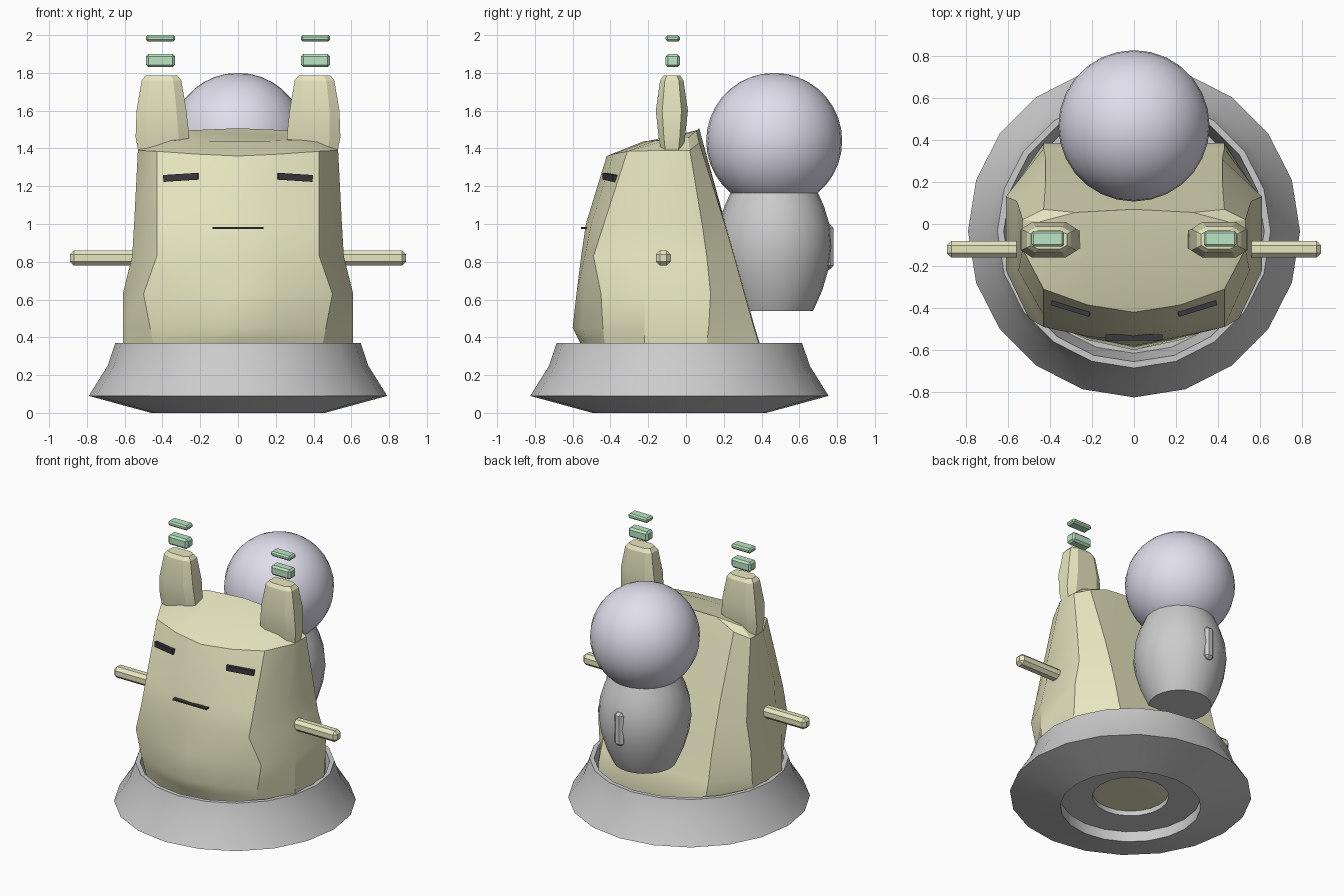
import bpy, bmesh
from math import sin, cos, pi, radians
from mathutils import Vector

if "Cube" in bpy.data.objects:
    bpy.data.objects.remove(bpy.data.objects["Cube"])


def material(name, rgb):
    m = bpy.data.materials.new(name)
    m.diffuse_color = (*rgb, 1)
    m.use_nodes = True
    m.node_tree.nodes["Principled BSDF"].inputs["Base Color"].default_value = m.diffuse_color
    return m


YELLOW = material("pale_yellow", (0.80, 0.79, 0.53))
LILAC = material("pale_lilac", (0.74, 0.73, 0.84))
GREEN = material("soft_green", (0.50, 0.78, 0.54))
DARK = material("near_black", (0.04, 0.04, 0.05))


def finish(bm, name, mat=None, angle=30):
    bmesh.ops.recalc_face_normals(bm, faces=bm.faces)
    me = bpy.data.meshes.new(name)
    bm.to_mesh(me)
    bm.free()
    ob = bpy.data.objects.new(name, me)
    bpy.context.collection.objects.link(ob)
    if mat:
        me.materials.append(mat)
    bpy.ops.object.select_all(action='DESELECT')
    ob.select_set(True)
    bpy.context.view_layer.objects.active = ob
    bpy.ops.object.shade_smooth_by_angle(angle=radians(angle))
    return ob


def loft(name, rings, mat=None, caps=True, closed=False, angle=30):
    """Skin a list of equal-length point rings."""
    bm = bmesh.new()
    vs = [[bm.verts.new(p) for p in r] for r in rings]
    n = len(vs[0])
    pairs = list(zip(vs, vs[1:])) + ([(vs[-1], vs[0])] if closed else [])
    for a, b in pairs:
        for i in range(n):
            j = (i + 1) % n
            bm.faces.new((a[i], a[j], b[j], b[i]))
    if caps and not closed:
        bm.faces.new(vs[0])
        bm.faces.new(vs[-1])
    return finish(bm, name, mat, angle)


def lathe(name, profile, cy, sides, mat=None, closed=False):
    rings = [[(r * sin(2 * pi * i / sides), cy - r * cos(2 * pi * i / sides), z)
              for i in range(sides)] for r, z in profile]
    return loft(name, rings, mat, closed=closed)


def box(name, loc, size, mat=None, bevel=0.0, rot=(0, 0, 0)):
    bm = bmesh.new()
    bmesh.ops.create_cube(bm, size=1)
    bmesh.ops.scale(bm, vec=size, verts=bm.verts)
    if bevel:
        bmesh.ops.bevel(bm, geom=bm.edges[:], offset=bevel, segments=1, affect='EDGES')
    ob = finish(bm, name, mat)
    ob.location, ob.rotation_euler = loc, rot
    return ob


# Grey dish-shaped base with an opening underneath
lathe("base", [(0.25, 0.075), (0.46, 0.075), (0.46, 0.0), (0.79, 0.09), (0.69, 0.25),
               (0.65, 0.37), (0.62, 0.37), (0.60, 0.25), (0.58, 0.12), (0.25, 0.12)],
      -0.035, 20, closed=True)

# Main body: half sections from front centre round to back centre, then mirrored
# z, front y, (front corner), side x, side back y, (back corner)
sections = [
    (0.25, -0.50, (0.43, -0.41), 0.59, 0.10, (0.43, 0.38)),
    (0.37, -0.56, (0.45, -0.43), 0.61, 0.11, (0.43, 0.385)),
    (0.45, -0.60, (0.465, -0.44), 0.61, 0.12, (0.43, 0.36)),
    (0.63, -0.58, (0.50, -0.45), 0.61, 0.13, (0.42, 0.31)),
    (0.83, -0.555, (0.43, -0.49), 0.56, 0.11, (0.42, 0.255)),
    (1.00, -0.53, (0.43, -0.435), 0.55, 0.085, (0.42, 0.205)),
]
halves = [[(0, -0.3, 0.11), (0.14, -0.27, 0.11), (0.25, -0.2, 0.11), (0.3, -0.1, 0.11),
           (0.3, 0.06, 0.11), (0.2, 0.22, 0.11), (0, 0.25, 0.11)]]
for z, yf, fc, sx, sy, bc in sections:
    halves.append([(0, yf, z), (0.22, yf * 0.7 + fc[1] * 0.3, z), (*fc, z),
                   (sx, -0.22, z), (sx, sy, z), (*bc, z), (0, bc[1] + 0.005, z)])
halves.append([(0, -0.42, 1.36), (0.22, -0.385, 1.37), (0.43, -0.31, 1.385), (0.53, -0.12, 1.39),
               (0.53, 0.02, 1.39), (0.43, 0.07, 1.43), (0, 0.085, 1.45)])
halves.append([(0, -0.22, 1.44), (0.18, -0.2, 1.44), (0.32, -0.17, 1.44), (0.42, -0.08, 1.45),
               (0.45, 0.01, 1.455), (0.28, 0.055, 1.495), (0, 0.07, 1.507)])
rings = [h + [(-x, y, z) for x, y, z in reversed(h[1:-1])] for h in halves]
loft("body", rings, YELLOW)


# Ears: tapered columns with cut corners
def ear_ring(cx, cy, a, b, z, s):
    c = 0.4
    pts = [(1, -1 + c), (1, 1 - c), (1 - c, 1), (c - 1, 1),
           (-1, 1 - c), (-1, c - 1), (c - 1, -1), (1 - c, -1)]
    return [(s * (cx + a * u), cy + b * v, z) for u, v in pts]


for s, side in ((1, "right"), (-1, "left")):
    prof = [(0.40, 0.125, 0.055, 1.37), (0.40, 0.142, 0.07, 1.46), (0.405, 0.132, 0.085, 1.60),
            (0.405, 0.105, 0.062, 1.76), (0.405, 0.085, 0.045, 1.785)]
    loft(f"ear_{side}", [ear_ring(cx, -0.075, a, b, z, s) for cx, a, b, z in prof],
         YELLOW, angle=20)
    # Floating green bars above each ear
    box(f"lower_bar_{side}", (s * 0.41, -0.07, 1.865), (0.155, 0.075, 0.07), GREEN, 0.013)
    box(f"upper_bar_{side}", (s * 0.41, -0.07, 1.983), (0.155, 0.075, 0.034), GREEN, 0.01)
    # Stick arms
    box(f"arm_{side}", (s * 0.67, -0.12, 0.82), (0.44, 0.08, 0.08), YELLOW, 0.022)
    # Slanted eyes
    box(f"eye_{side}", (s * 0.30, -0.397, 1.247), (0.19, 0.035, 0.036), DARK,
        rot=(0, s * radians(3.5), s * radians(17)))

# Mouth
box("mouth", (0, -0.54, 0.978), (0.27, 0.03, 0.01), DARK)

# Rear companion: rounded grey barrel, ball head, small tab on its back
lathe("rear_barrel", [(0.19, 0.54), (0.205, 0.54), (0.215, 0.56), (0.255, 0.65), (0.29, 0.77),
                      (0.305, 0.88), (0.295, 0.99), (0.265, 1.09), (0.225, 1.18), (0.15, 1.2)],
      0.467, 24)
box("rear_tab", (0, 0.757, 0.88), (0.07, 0.05, 0.24), None, 0.02)
bm = bmesh.new()
bmesh.ops.create_uvsphere(bm, u_segments=28, v_segments=18, radius=0.36)
bmesh.ops.translate(bm, verts=bm.verts, vec=Vector((0, 0.467, 1.44)))
finish(bm, "rear_ball", LILAC)
